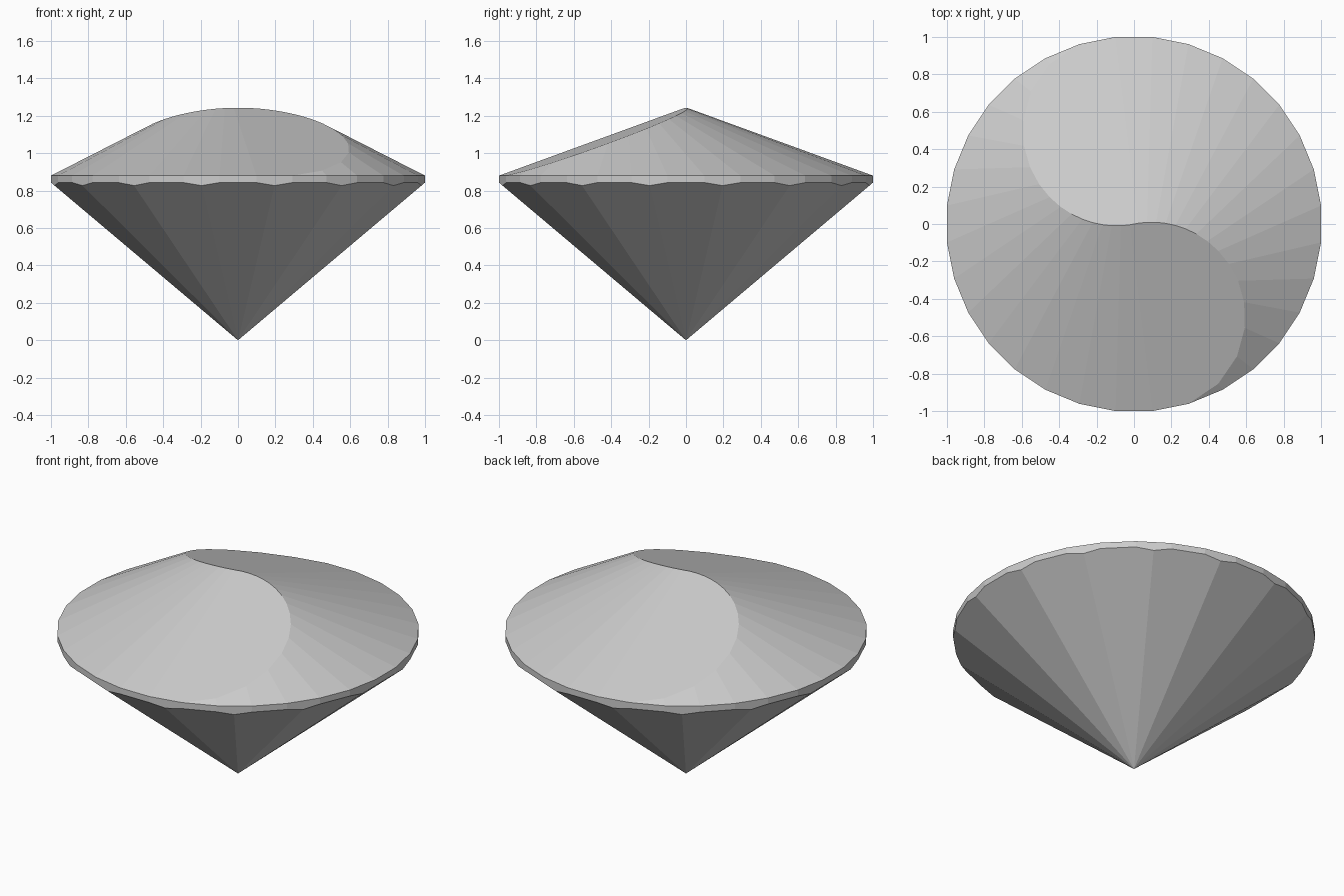
import bpy
import bmesh
from math import cos, sin, pi
from mathutils import Matrix, Vector

cube = bpy.data.objects.get("Cube")
if cube:
    bpy.data.objects.remove(cube, do_unlink=True)

SIDES = 32
STEP = 2 * pi / SIDES
RIM_Z = 0.88          # top of the girdle
PAVILION_Z = 0.843    # height of the pavilion facets at the girdle
TABLE_SLOPE = 0.363   # slope of the two large crown facets
SWIRL = 0.95          # how strongly the crown facets steepen


def polar(radius, angle, z):
    return Vector((radius * cos(angle), radius * sin(angle), z))


def crown_plane(k, turn=0.0):
    """Plane through the k-th rim edge, clockwise; returns normal and offset."""
    c = -cos(k * STEP)
    slope = TABLE_SLOPE * (1 + SWIRL * (4 / (3 - c) - 1))
    angle = pi / 2 + STEP - k * STEP + turn
    return polar(slope, angle, 1), RIM_Z + slope


def meet(*planes):
    """Point shared by three planes."""
    rows = Matrix([p[0] for p in planes])
    return rows.inverted() @ Vector([p[1] for p in planes])


points = []

# Girdle: a prism whose lower edge is scalloped by the pavilion facets
corner = 1 / cos(STEP / 2)
for i in range(SIDES):
    a = (i + 0.5) * STEP
    points += [polar(corner, a, RIM_Z), polar(corner, a, PAVILION_Z)]
    if i % 2:
        points.append(polar(1, i * STEP, PAVILION_Z * cos(STEP)))

# Pavilion tip
points.append(Vector((0, 0, 0)))

# Crown: S-shaped ridge where each large facet meets the opposite fan
half_turn = Matrix.Rotation(pi, 3, "Z")
for k in range(SIDES // 2 - 1):
    p = meet(crown_plane(0, pi), crown_plane(k), crown_plane(k + 1))
    points += [p, half_turn @ p]

# Wrap the convex stone and merge coplanar triangles into facets
bm = bmesh.new()
for p in points:
    bm.verts.new(p)
bmesh.ops.remove_doubles(bm, verts=bm.verts[:], dist=0.0005)
hull = bmesh.ops.convex_hull(bm, input=bm.verts[:])
unused = {g for g in hull["geom_interior"] + hull["geom_unused"]
          if isinstance(g, bmesh.types.BMVert)}
bmesh.ops.delete(bm, geom=list(unused), context="VERTS")
bmesh.ops.dissolve_limit(bm, angle_limit=0.004, verts=bm.verts[:], edges=bm.edges[:])
bmesh.ops.recalc_face_normals(bm, faces=bm.faces[:])

mesh = bpy.data.meshes.new("gemstone")
bm.to_mesh(mesh)
bm.free()
gem = bpy.data.objects.new("gemstone", mesh)
bpy.context.scene.collection.objects.link(gem)

# Plain light grey stone
grey = bpy.data.materials.new("light_grey")
grey.use_nodes = True
colour = (0.6, 0.6, 0.6, 1)
grey.diffuse_color = colour
grey.node_tree.nodes["Principled BSDF"].inputs["Base Color"].default_value = colour
mesh.materials.append(grey)
